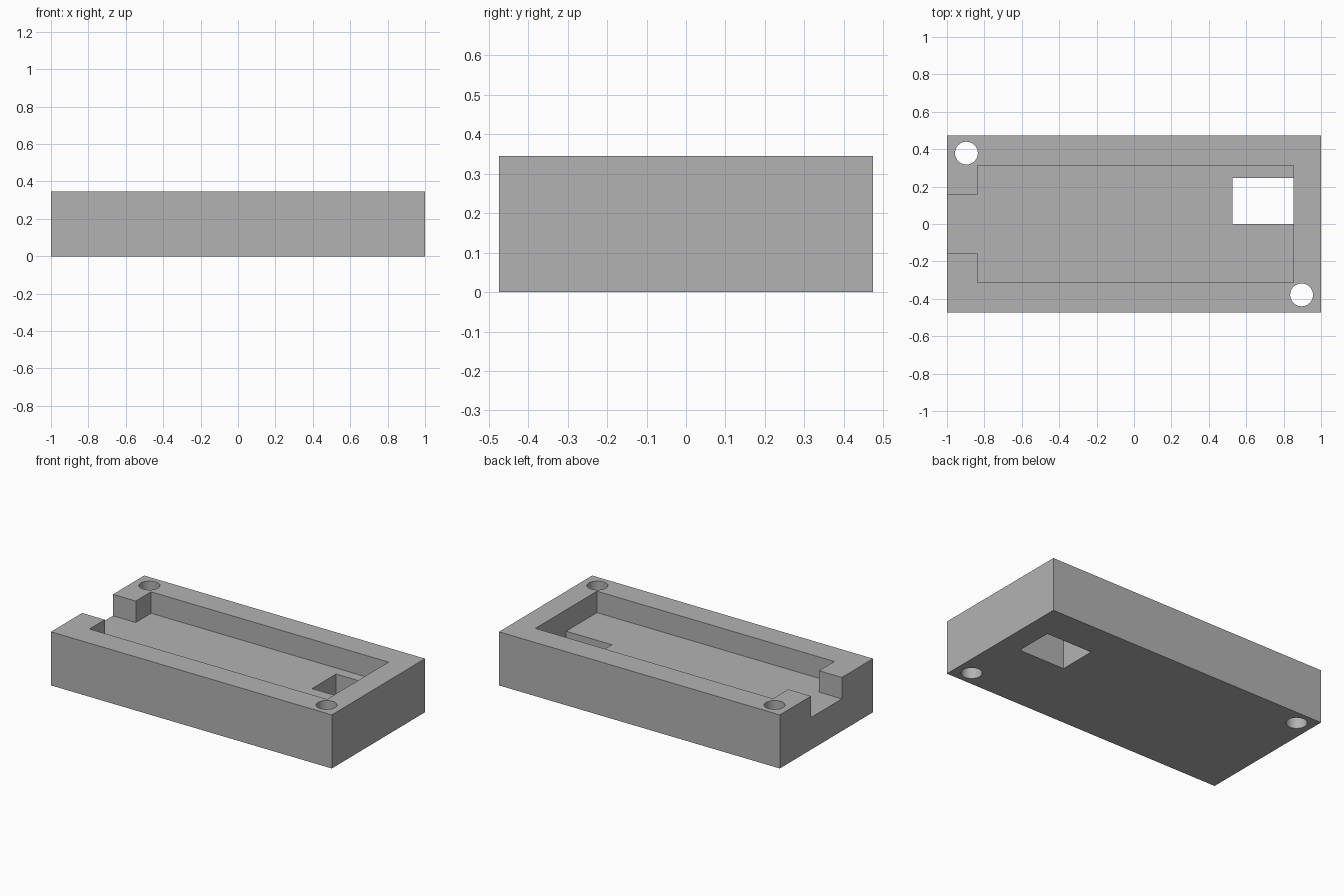
import bpy

old = bpy.data.objects.get("Cube")
if old:
    bpy.data.objects.remove(old, do_unlink=True)

LENGTH, WIDTH, HEIGHT = 2.0, 0.948, 0.345
FLOOR = 0.207            # height of the pocket floor
OVER = 0.1               # how far cutters reach past the block

grey = bpy.data.materials.new("plain grey")
grey.use_nodes = True
grey.diffuse_color = (0.45, 0.45, 0.45, 1)
grey.node_tree.nodes["Principled BSDF"].inputs["Base Color"].default_value = (0.45, 0.45, 0.45, 1)


def box(name, x, y, z):
    """Box from (min, max) ranges along each axis."""
    ranges = (x, y, z)
    bpy.ops.mesh.primitive_cube_add(size=1, location=[(a + b) / 2 for a, b in ranges])
    ob = bpy.context.object
    ob.name = name
    ob.scale = [b - a for a, b in ranges]
    bpy.ops.object.transform_apply(location=True, rotation=False, scale=True)
    ob.data.materials.append(grey)
    return ob


def cut(body, cutter):
    """Subtract the cutter from the body, then discard it."""
    cutter.hide_render = True
    mod = body.modifiers.new(cutter.name, "BOOLEAN")
    mod.operation = "DIFFERENCE"
    mod.solver = "EXACT"
    mod.object = cutter
    bpy.context.view_layer.objects.active = body
    bpy.ops.object.modifier_apply(modifier=mod.name)
    bpy.data.objects.remove(cutter, do_unlink=True)


# Solid block
tray = box("tray_body", (-LENGTH / 2, LENGTH / 2), (-WIDTH / 2, WIDTH / 2), (0, HEIGHT))

# Wide pocket, end slot and floor window
above = HEIGHT + OVER
cut(tray, box("pocket", (-0.838, 0.853), (-0.313, 0.313), (FLOOR, above)))
cut(tray, box("end_slot", (-LENGTH / 2 - OVER, -0.7), (-0.157, 0.157), (FLOOR, above)))
cut(tray, box("floor_window", (0.527, 0.853), (0, 0.245), (-OVER, FLOOR + 0.05)))

# Screw holes in opposite corners
for side in (-1, 1):
    bpy.ops.mesh.primitive_cylinder_add(vertices=48, radius=0.061, depth=1,
                                        location=(side * 0.896, -side * 0.379, HEIGHT / 2))
    hole = bpy.context.object
    hole.name = "screw_hole"
    hole.data.materials.append(grey)
    cut(tray, hole)

# Smooth hole walls, sharp edges elsewhere
bpy.ops.object.select_all(action="DESELECT")
tray.select_set(True)
bpy.context.view_layer.objects.active = tray
bpy.ops.object.shade_smooth_by_angle()
